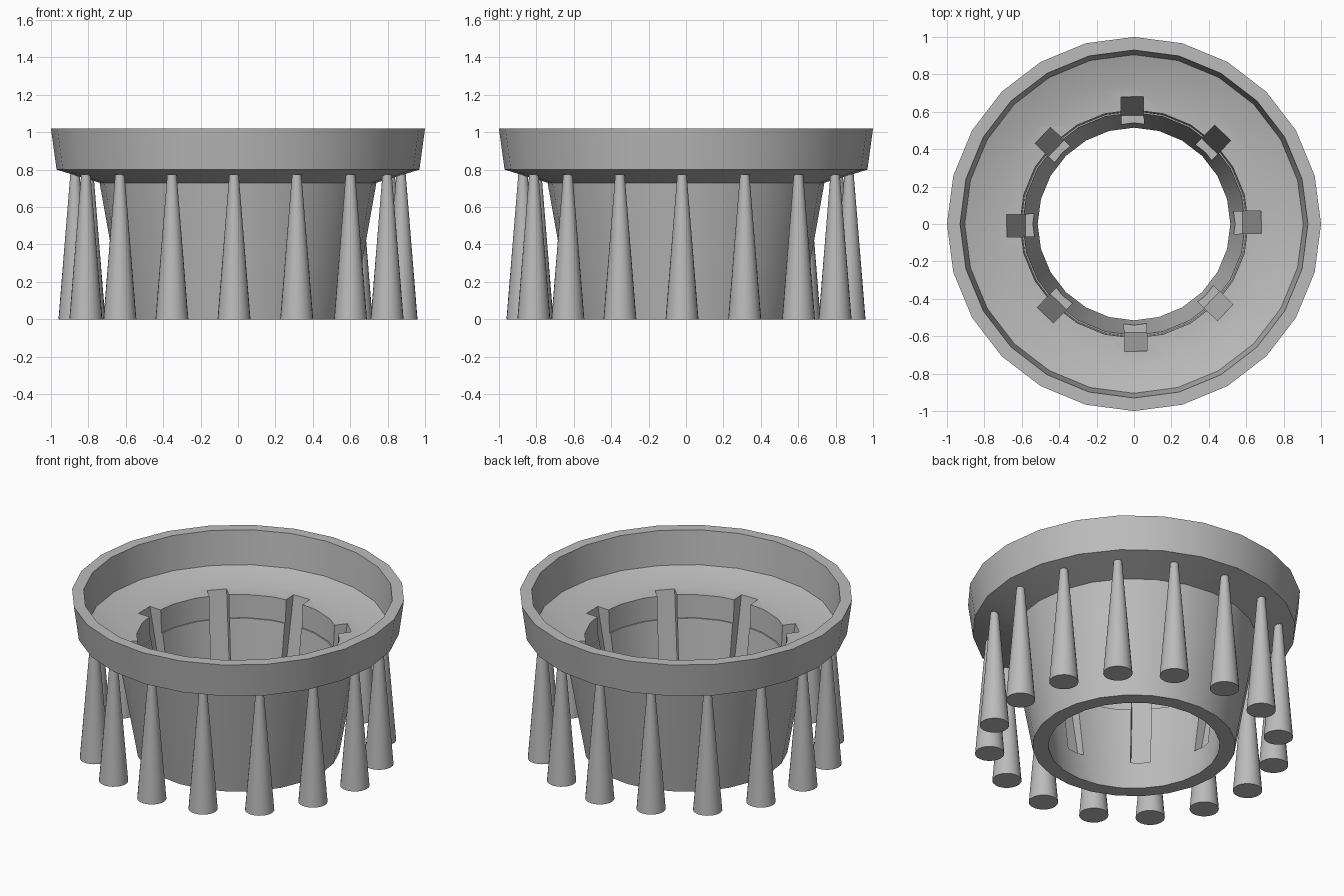
import bpy, bmesh
from math import cos, sin, tau, radians

if "Cube" in bpy.data.objects:
    bpy.data.objects.remove(bpy.data.objects["Cube"], do_unlink=True)

grey = bpy.data.materials.new("plain grey")
grey.use_nodes = True
colour = (0.5, 0.5, 0.5, 1)
grey.diffuse_color = colour
grey.node_tree.nodes["Principled BSDF"].inputs["Base Color"].default_value = colour


def make_object(name, bm):
    bmesh.ops.recalc_face_normals(bm, faces=bm.faces)
    mesh = bpy.data.meshes.new(name)
    bm.to_mesh(mesh)
    bm.free()
    mesh.materials.append(grey)
    obj = bpy.data.objects.new(name, mesh)
    bpy.context.collection.objects.link(obj)
    return obj


def select_only(obj):
    bpy.ops.object.select_all(action='DESELECT')
    obj.select_set(True)
    bpy.context.view_layer.objects.active = obj


def smooth(obj):
    select_only(obj)
    bpy.ops.object.shade_smooth_by_angle(angle=radians(30))


def lathe(name, profile, sides):
    """Revolve a closed (radius, height) profile around z."""
    bm = bmesh.new()
    rings = [[bm.verts.new((r * cos(tau * i / sides), r * sin(tau * i / sides), z))
              for r, z in profile] for i in range(sides)]
    n = len(profile)
    for i in range(sides):
        a, b = rings[i], rings[(i + 1) % sides]
        for j in range(n):
            k = (j + 1) % n
            bm.faces.new((a[j], b[j], b[k], a[k]))
    return make_object(name, bm)


# Holder: raised rim, sloping tray floor and tapered open tube
holder = lathe("holder_body", [
    (0.61, 0), (0.74, 0.73), (0.97, 0.80), (1.0, 1.02),
    (0.93, 1.02), (0.905, 0.80), (0.74, 0.745), (0.61, 0.74),
    (0.603, 0.59), (0.595, 0.59), (0.515, 0)], 24)

# Eight slanted slots cut into the inside of the tube
bm = bmesh.new()
section = [(0.40, 0.19), (0.58, 0.19), (0.68, 0.74), (0.691, 0.80), (0.40, 0.80)]
for i in range(8):
    a = tau * i / 8 + radians(0.8)
    ends = [[bm.verts.new((r * cos(a) - w * sin(a), r * sin(a) + w * cos(a), z))
             for r, z in section] for w in (-0.06, 0.06)]
    bm.faces.new(ends[0])
    bm.faces.new(ends[1][::-1])
    for j in range(len(section)):
        k = (j + 1) % len(section)
        bm.faces.new((ends[0][k], ends[0][j], ends[1][j], ends[1][k]))
cutter = make_object("slot_cutter", bm)
cutter.hide_render = True
cut = holder.modifiers.new("slots", 'BOOLEAN')
cut.operation = 'DIFFERENCE'
cut.solver = 'EXACT'
cut.object = cutter
select_only(holder)
bpy.ops.object.modifier_apply(modifier=cut.name)
bpy.data.objects.remove(cutter, do_unlink=True)
smooth(holder)

# Sixteen tapered pegs standing under the rim
for i in range(16):
    a = tau * i / 16 - radians(1.4)
    bpy.ops.mesh.primitive_cone_add(
        vertices=24, radius1=0.088, radius2=0.025, depth=0.775,
        location=(0.872 * cos(a), 0.872 * sin(a), 0.3875))
    peg = bpy.context.object
    peg.name = f"support_peg_{i + 1}"
    peg.data.materials.append(grey)
    smooth(peg)
